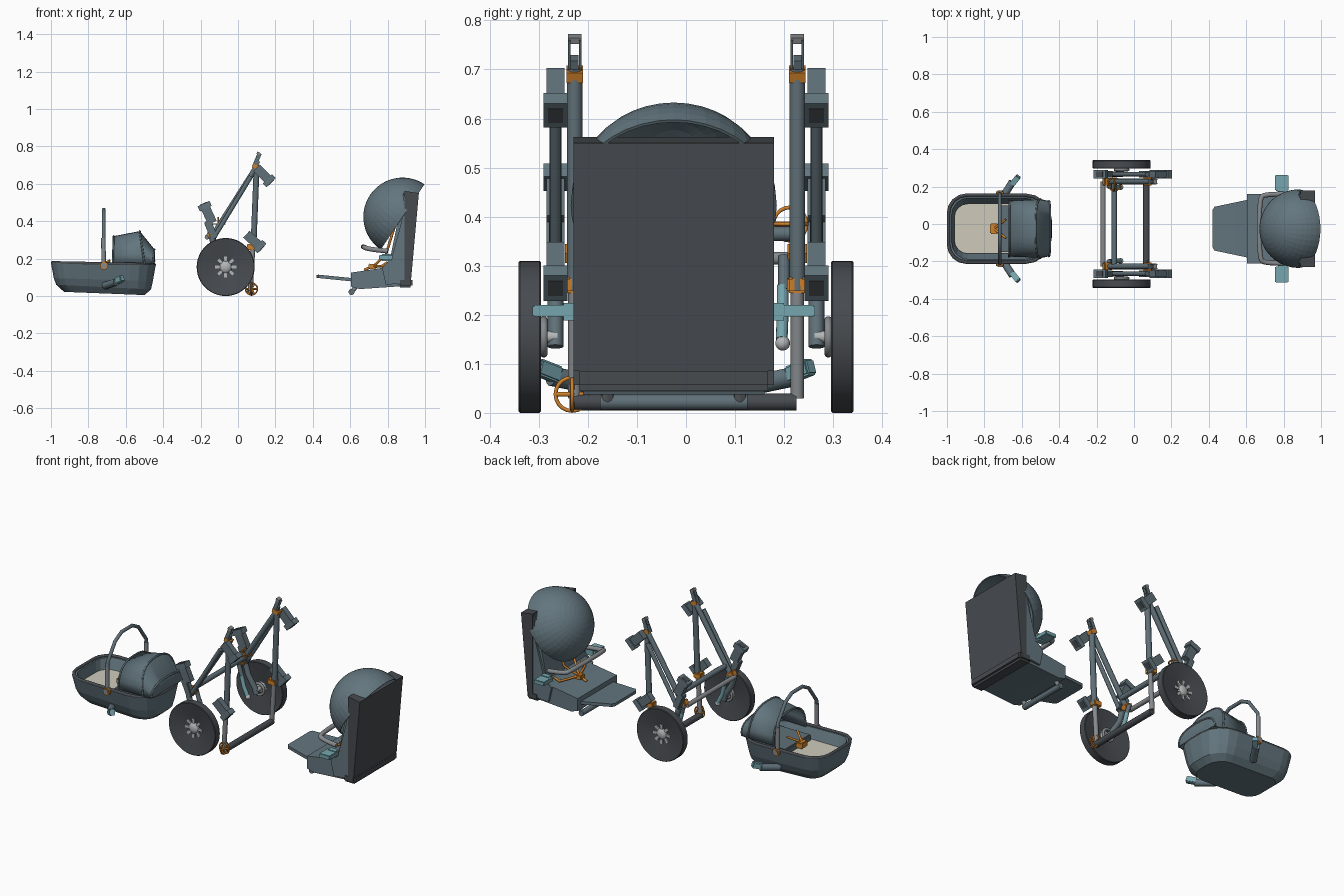
import bpy, bmesh
from math import sin, cos, pi, radians, atan2
from mathutils import Vector, Matrix

if "Cube" in bpy.data.objects:
    bpy.data.objects.remove(bpy.data.objects["Cube"])


def material(name, *rgb):
    m = bpy.data.materials.new(name)
    m.use_nodes = True
    m.diffuse_color = (*rgb, 1)
    m.node_tree.nodes["Principled BSDF"].inputs["Base Color"].default_value = (*rgb, 1)
    return m


SLATE = material("slate fabric", .125, .18, .21)
FRAME = material("slate metal", .115, .16, .185)
DARK = material("charcoal", .062, .069, .078)
GREY = material("mid grey", .24, .255, .27)
LIGHT = material("light grey", .45, .47, .48)
BEIGE = material("beige mattress", .62, .6, .5)
ORANGE = material("orange", .62, .22, .025)
CYAN = material("pale cyan", .18, .38, .42)
YC = -.025   # centre line of the seat and the carrycot


def finish(name, bm, mat, angle=35):
    bmesh.ops.recalc_face_normals(bm, faces=bm.faces)
    me = bpy.data.meshes.new(name)
    bm.to_mesh(me)
    bm.free()
    me.materials.append(mat)
    if angle:
        me.shade_smooth()
        me.set_sharp_from_angle(angle=radians(angle))
    ob = bpy.data.objects.new(name, me)
    bpy.context.collection.objects.link(ob)
    return ob


def box(name, c, size, mat, tilt=0, bevel=0, yaw=0):
    bm = bmesh.new()
    m = Matrix.Translation(c) @ Matrix.Rotation(yaw, 4, 'Z') @ Matrix.Rotation(tilt, 4, 'Y')
    bmesh.ops.create_cube(bm, size=1, matrix=m @ Matrix.Diagonal((*size, 1)))
    if bevel:
        bmesh.ops.bevel(bm, geom=bm.edges[:], offset=bevel, segments=2, affect='EDGES')
    return finish(name, bm, mat)


def ball(name, c, r, mat, flat=1):
    bm = bmesh.new()
    bmesh.ops.create_uvsphere(bm, u_segments=16, v_segments=10, radius=r,
                              matrix=Matrix.Translation(c) @ Matrix.Diagonal((1, flat, 1, 1)))
    return finish(name, bm, mat)


def tube(name, pts, r, mat, closed=False, kind='POLY'):
    cu = bpy.data.curves.new(name, 'CURVE')
    cu.dimensions, cu.bevel_depth, cu.bevel_resolution = '3D', r, 5
    cu.use_fill_caps = True
    sp = cu.splines.new(kind)
    sp.points.add(len(pts) - 1)
    for p, co in zip(sp.points, pts):
        p.co = (*co, 1)
    sp.use_cyclic_u = closed
    if kind == 'NURBS':
        sp.order_u, sp.use_endpoint_u = 3, True
    tmp = bpy.data.objects.new(name, cu)
    me = bpy.data.meshes.new_from_object(tmp)
    bpy.data.objects.remove(tmp)
    bm = bmesh.new()
    bm.from_mesh(me)
    bpy.data.meshes.remove(me)
    return finish(name, bm, mat)


def ring(name, c, r, thick, mat, u=(1, 0, 0), v=(0, 0, 1)):
    pts = [Vector(c) + r * (cos(a * pi / 10) * Vector(u) + sin(a * pi / 10) * Vector(v))
           for a in range(20)]
    return tube(name, pts, thick, mat, True)


def loft(name, rings, mat, closed=True, caps=(True, True), angle=35):
    bm = bmesh.new()
    vs = [[bm.verts.new(p) for p in r] for r in rings]
    n = len(vs[0])
    for a, b in zip(vs, vs[1:]):
        for i in range(n if closed else n - 1):
            j = (i + 1) % n
            bm.faces.new((a[i], a[j], b[j], b[i]))
    for use, r in zip(caps, (vs[0], vs[-1])):
        if use:
            bm.faces.new(r)
    return finish(name, bm, mat, angle)


def prism(name, profile, y0, y1, mat):
    return loft(name, [[(x, y, z) for x, z in profile] for y in (y0, y1)], mat)


def lathe_y(name, c, profile, mat, n=40, angle=35):
    rings = [[(c[0] + r * cos(i * 2 * pi / n), y, c[2] + r * sin(i * 2 * pi / n))
              for i in range(n)] for r, y in profile]
    return loft(name, rings, mat, angle=angle)


def outline(x0, x1, hy, z, slope=0):
    # Rounded plan outline, fuller corners at the hood end
    pts = []
    for k, (sx, sy) in enumerate(((1, 1), (-1, 1), (-1, -1), (1, -1))):
        r = hy * (.75 if sx > 0 else .55)
        cx, cy = (x1 - r if sx > 0 else x0 + r), sy * (hy - r)
        for i in range(5):
            a = (k + i / 4) * pi / 2
            x = cx + r * cos(a)
            pts.append((x, YC + cy + r * sin(a), z + slope * (x1 - x)))
    return pts


# ---- Carrycot ----
loft("carrycot_shell", [outline(-.93, -.5, .12, .005, .04), outline(-.972, -.465, .15, .035, .05),
                        outline(-.985, -.455, .168, .08, .03), outline(-1, -.44, .188, .165, .02),
                        outline(-.975, -.465, .165, .165, .02), outline(-.96, -.48, .13, .09)],
     SLATE, angle=0)
loft("mattress", [outline(-.961, -.48, .134, .085), outline(-.961, -.48, .134, .115)], BEIGE)
tube("carrycot_rim", outline(-.992, -.448, .18, .167, .02), .009, DARK, True)
box("carrycot_apron", (-.6, YC, .13), (.255, .25, .04), FRAME, 0, .008)

# Carrycot hood: three hoops and a closing end
arches = []
for bx, ax, az, w in ((-.67, -.665, .32, .15), (-.5, -.525, .347, .158),
                      (-.455, -.447, .25, .148), (-.448, -.442, .185, .13)):
    arches.append([(bx + (ax - bx) * sin(t) ** .7,
                    YC + w * (abs(cos(t)) ** .8) * (1 if cos(t) > 0 else -1),
                    .172 + (az - .172) * sin(t) ** .7) for t in [i * pi / 16 for i in range(17)]])
hood = loft("carrycot_hood", arches, SLATE, False, (False, True))
hood.modifiers.new("thickness", 'SOLIDIFY').thickness = .006
for i, a in enumerate(arches[:3]):
    tube(f"hood_rib_{i}", a, .005, FRAME)

# Carrycot handle, pivots and mounts
tube("carry_handle", [(-.718, YC + y, z) for y, z in
                      ((-.187, .16), (-.183, .33), (-.11, .43), (-.05, .462), (.05, .462),
                       (.11, .43), (.183, .33), (.187, .16))], .01, FRAME)
for s, side in ((-1, "front"), (1, "back")):
    tube(f"handle_sleeve_{side}", [(-.718, YC + s * .186, .17), (-.72, YC + s * .184, .31)], .012, GREY)
    lathe_y(f"handle_pivot_{side}", (-.716, 0, .162),
            [(.022, YC + s * .178), (.022, YC + s * .2)], ORANGE, 16)
    lathe_y(f"handle_cap_{side}", (-.716, 0, .162),
            [(.015, YC + s * .19), (.015, YC + s * .204)], GREY, 16)
    tube(f"carrycot_arm_{side}", [(-.71, YC + s * .155, .055), (-.65, YC + s * .25, .075)], .02, SLATE)
    box(f"carrycot_mount_{side}", (-.635, YC + s * .258, .086), (.06, .03, .034), CYAN, -.3, .004, s * .9)
    tube(f"cot_strap_{side}", [(-.75, YC, .155), (-.685, YC + s * .05, .19)], .006, ORANGE)
box("cot_buckle", (-.748, YC, .145), (.042, .055, .035), ORANGE, 0, .004)

# ---- Chassis ----
W = (-.066, 0, .155)
for s, side in ((-1, "front"), (1, "back")):
    y = s * .227
    yo = s * .266
    # Wheel dished on both faces, with a star hub
    lathe_y(f"wheel_{side}", W, [(r, s * d) for r, d in
            ((.03, .316), (.152, .296), (.155, .299), (.155, .338), (.152, .341), (.03, .318))],
            DARK, 48, 9)
    ball(f"hub_{side}", (W[0], s * .318, W[2]), .034, LIGHT, .6)
    for k in range(8):
        a = k * pi / 4
        box(f"hub_spoke_{side}_{k}", (W[0] + .042 * cos(a), s * .321, W[2] + .042 * sin(a)),
            (.03, .012, .016), LIGHT, -a)
    tube(f"axle_{side}", [(W[0], s * .262, W[2]), (W[0], s * .31, W[2])], .012, LIGHT)
    ring(f"hub_collar_{side}", (W[0], s * .29, W[2]), .034, .008, GREY)

    # Main tubes meeting at the top
    tube(f"long_tube_{side}", [(.092, y, .68), (-.15, y, .3)], .015, FRAME)
    tube(f"second_tube_{side}", [(.07, yo, .64), (-.13, yo, .31)], .012, FRAME)
    tube(f"upright_{side}", [(.1, y, .7), (.082, y, .25)], .016, FRAME)
    tube(f"lower_upright_{side}", [(.082, y, .3), (.066, y, .03)], .0135, GREY)
    # Forked tip
    for o in (-.011, .011):
        box(f"tip_plate_{side}", (.1, y + o, .725), (.022, .005, .08), FRAME, .4)
    box(f"tip_cap_{side}", (.11, y, .762), (.02, .028, .014), GREY, .4)
    box(f"tip_core_{side}", (.096, y, .705), (.03, .016, .04), FRAME, .4)
    box(f"top_clamp_{side}", (.098, y, .69), (.04, .034, .022), ORANGE, .4)
    box(f"low_clamp_{side}", (-.142, y, .325), (.05, .04, .03), ORANGE, .5, .004)
    box(f"foot_clamp_{side}", (.072, y, .262), (.05, .042, .032), ORANGE, .06, .004)
    # Stepped sockets on the outside of the tubes
    for i, (x, z, dx, dz) in enumerate(((.132, .652, .062, -.062), (-.157, .435, -.035, .075),
                                        (.08, .298, .055, -.05))):
        d = Vector((dx, 0, dz)).normalized()
        t = atan2(d.x, d.z)
        c = Vector((x, yo, z))
        box(f"socket_body_{side}_{i}", c, (.05, .036, .095), FRAME, t)
        box(f"socket_collar_{side}_{i}", c + d * .05, (.07, .048, .03), SLATE, t)
        box(f"socket_core_{side}_{i}", c + d * .064, (.04, .03, .006), DARK, t)
    box(f"socket_arm_{side}", (-.145, yo, .355), (.04, .036, .1), FRAME, -.4, .005)
    # Wheel carrier and spring strut
    tube(f"wheel_carrier_{side}", [(-.14, yo, .31), (-.12, yo, .24), (-.075, yo, .17), (-.066, yo, .135)],
         .016, FRAME)
    tube(f"spring_strut_{side}", [(-.115, s * .197, .26), (-.1, s * .197, .2), (-.075, s * .195, .15)],
         .012, CYAN)
    tube(f"strut_sleeve_{side}", [(-.135, s * .2, .32), (-.113, s * .2, .25)], .012, FRAME)
    ball(f"strut_knob_{side}", (-.072, s * .197, .142), .015, LIGHT)

# Cross bars
tube("cross_bar_low", [(-.165, -.227, .315), (-.165, .227, .315)], .013, GREY)
tube("cross_bar_high", [(-.105, -.227, .365), (-.105, .227, .365)], .015, FRAME)
tube("foot_bar", [(.066, -.23, .022), (.066, .225, .022)], .018, DARK)
# Brake wheel and lock loops, each of two crossed rings
BRAKE, LOCK = Vector((.072, -.232, .038)), Vector((-.105, .212, .385))
for name, c in (("brake", BRAKE), ("lock", LOCK)):
    ring(f"{name}_ring_side", c, .034, .004, ORANGE, (0, 1, 0))
    tube(f"{name}_pin", [c + Vector((0, -.032, 0)), c + Vector((0, .025, 0))], .005, ORANGE)
ring("brake_ring", BRAKE, .032, .004, ORANGE)
ring("lock_ring", LOCK, .034, .004, ORANGE, (1, 0, 0), (0, 1, 0))
for k in range(3):
    v = Vector((cos(k * pi / 3), 0, sin(k * pi / 3))) * .032
    tube(f"brake_spoke_{k}", [BRAKE - v, BRAKE + v], .005, ORANGE)

# ---- Seat unit ----
prism("seat_shell", [(.605, .125), (.77, .15), (.81, .185), (.885, .55), (.935, .55), (.915, .06),
                     (.87, .052), (.65, .037), (.605, .05)], YC - .185, YC + .185, SLATE)
prism("seat_back_panel", [(.89, .562), (.967, .55), (.925, .085), (.89, .085)], YC - .204, YC + .204, DARK)
box("seat_lower_edge", (.893, YC, .071), (.08, .408, .052), DARK, 0, .012)
for s, side in ((-1, "front"), (1, "back")):
    y = YC + s * .192
    prism(f"seat_wing_{side}", [(.77, .15), (.82, .2), (.875, .4), (.888, .55), (.93, .54),
                                (.91, .07), (.79, .06)], y - .007, y + .007, SLATE)
    box(f"seat_mount_{side}", (.79, YC + s * .245, .208), (.07, .085, .024), CYAN, 0, .003)
    box(f"seat_mount_root_{side}", (.795, YC + s * .21, .206), (.05, .03, .036), CYAN)
    tube(f"shoulder_strap_{side}", [(.84, YC + s * .06, .38), (.79, YC + s * .05, .22),
                                    (.725, YC, .16)], .007, ORANGE)
    tube(f"lap_strap_{side}", [(.8, YC + s * .13, .18), (.77, YC + s * .12, .16), (.725, YC, .16)],
         .007, ORANGE)
    tube(f"footrest_bracket_{side}", [(.605, YC + s * .135, .02), (.64, YC + s * .135, .06)], .012, GREY)
box("seat_buckle", (.72, YC, .158), (.045, .04, .026), ORANGE, .1, .004)
tube("crotch_strap", [(.725, YC, .16), (.675, YC, .14)], .007, ORANGE)
tube("bumper_bar", [(.8, YC - .185, .24), (.7, YC - .185, .25), (.67, YC - .16, .263),
                    (.67, YC + .16, .263), (.7, YC + .185, .25), (.8, YC + .185, .24)],
     .013, GREY, kind='NURBS')
# Footrest
loft("footrest", [[(x, YC - w, z), (x, YC + w, z), (x, YC + w, z - .018), (x, YC - w, z - .018)]
                  for x, w, z in ((.42, .1, .113), (.43, .117, .114), (.61, .155, .096))], SLATE)
box("footrest_pad", (.522, YC, .094), (.17, .2, .012), DARK, .095)
tube("footrest_hinge", [(.607, YC - .15, .022), (.607, YC + .15, .022)], .016, FRAME)

# Seat hood: open half sphere tipped over the seat
bm = bmesh.new()
bmesh.ops.create_uvsphere(bm, u_segments=40, v_segments=24, radius=.21)
bmesh.ops.delete(bm, geom=[v for v in bm.verts if v.co.z < -.001], context='VERTS')
tip = Vector((-.83, 0, .556)).to_track_quat('Z', 'Y').to_matrix().to_4x4()
bm.transform(Matrix.Translation((.88, YC, .423)) @ tip)
dome = finish("seat_hood", bm, SLATE, 0)
dome.modifiers.new("thickness", 'SOLIDIFY').thickness = .006
